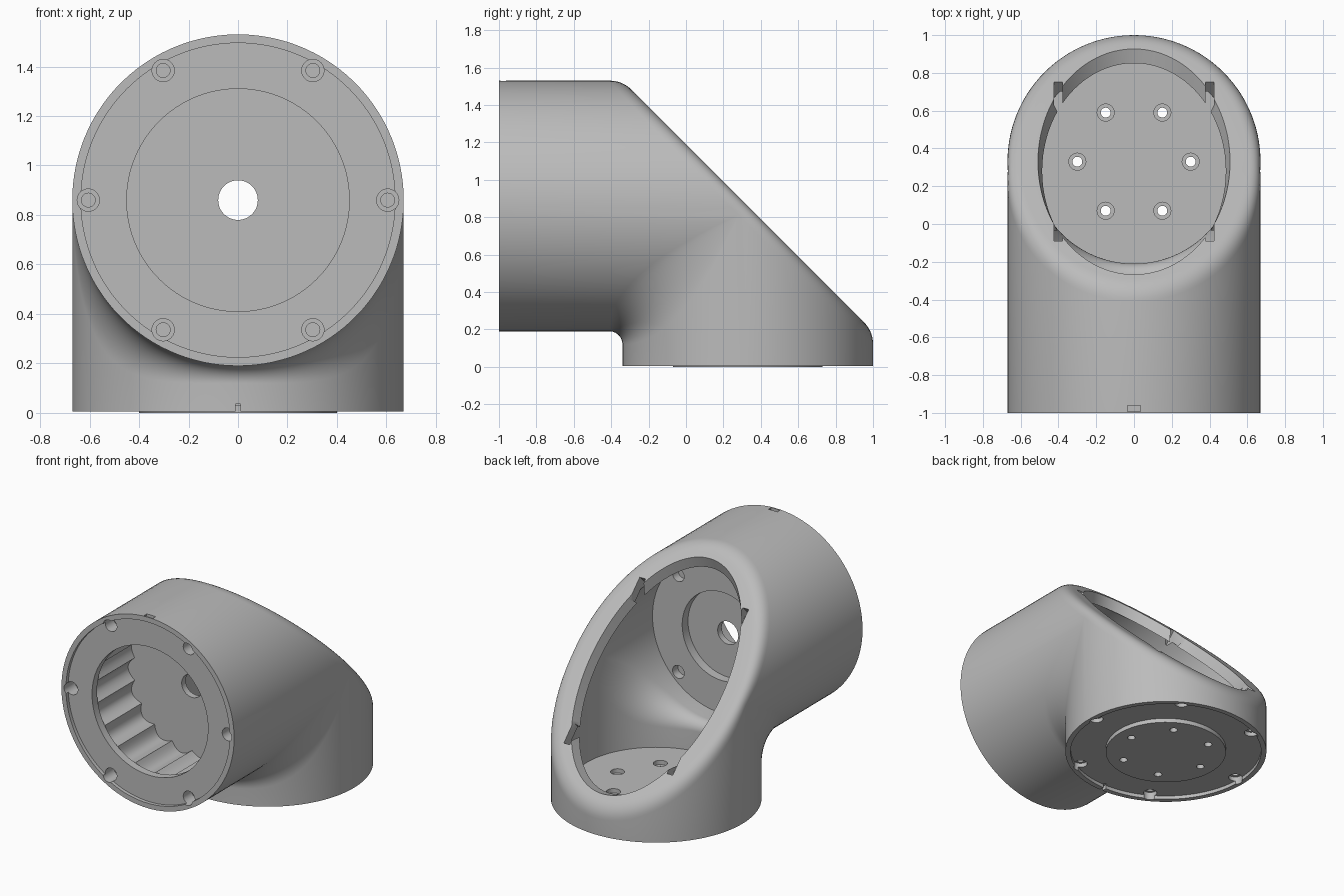
import bpy, bmesh
from math import sin, cos, pi, sqrt, asin, copysign, radians
from mathutils import Matrix, Vector

cube = bpy.data.objects.get("Cube")
if cube:
    bpy.data.objects.remove(cube)

CENTRE = Vector((0, 0.33, 0.86))               # where the two tube axes meet
SLANT = Vector((0, 1, 1)).normalized()         # direction the opening faces
FRONT = Matrix.Translation((0, -1, 0.86)) @ Matrix.Rotation(-pi / 2, 4, 'X')
BASE = Matrix.Translation((0, 0.33, 0))
OPENING = Matrix.Translation(CENTRE) @ Matrix.Rotation(-pi / 4, 4, 'X')

grey = bpy.data.materials.new("plain grey")
grey.use_nodes = True
grey.diffuse_color = (0.5, 0.5, 0.5, 1)
grey.node_tree.nodes["Principled BSDF"].inputs["Base Color"].default_value = (0.5, 0.5, 0.5, 1)


def make(name, bm):
    bmesh.ops.recalc_face_normals(bm, faces=bm.faces)
    mesh = bpy.data.meshes.new(name)
    bm.to_mesh(mesh)
    bm.free()
    mesh.materials.append(grey)
    obj = bpy.data.objects.new(name, mesh)
    bpy.context.collection.objects.link(obj)
    return obj


def grid(bm, columns, closed):
    rows = [[bm.verts.new(p) for p in col] for col in columns]
    pairs = list(zip(rows, rows[1:] + rows[:1]))
    for a, b in pairs if closed else pairs[:-1]:
        for i in range(len(a) - 1):
            bm.faces.new((a[i], a[i + 1], b[i + 1], b[i]))


def elbow(radius, front, base, edge, trim=0):
    """Mitred elbow cut by a slanted plane, with a rounded rim and soft inner crease."""
    bm = bmesh.new()
    n, k = 56, 7
    h0 = edge / sqrt(2)
    for swap in (False, True):
        length = base if swap else front
        columns, rims = [], []
        # columns that end at the slanted rim
        for j in range(n + 1):
            a = -pi + pi * j / n
            h, c2 = radius * sin(a), cos(a) ** 2
            w = -h - h0 * c2
            u = h - edge * (c2 / sqrt(2) + 1 - c2)
            x = copysign(sqrt(max(0, radius ** 2 - w ** 2)), cos(a))
            columns.append([(x, -length, w)] + [(x, u, w)] * (k + 1))
            inner = (radius - h0) * sin(a)
            tube = Vector((x, u, w))
            corner = Vector((radius * cos(a), h, -h))
            flat = Vector(((radius - edge) * cos(a), inner, -inner))
            steps = [i / k for i in range(k + 1)]
            rims.append([tube * (1 - t) ** 2 + corner * 2 * t * (1 - t) + flat * t * t for t in steps])
        # columns that run through the inner crease
        a0 = asin(h0 / radius)
        for j in range(1, n):
            a = a0 + (pi - 2 * a0) * j / n
            h = radius * sin(a)
            s = (h - h0) / (radius - h0)
            r = 0.07 * s + 0.7 * s * (1 - s)
            x, m = radius * cos(a), -h - r
            arc = [pi / 4 * i / k for i in range(k + 1)]
            columns.append([(x, -length, -h)] + [(x, m + r * sin(b), m + r * cos(b)) for b in arc])
        for cols, closed in ((columns, True), (rims, False)):
            grid(bm, [[CENTRE + Vector((p[0], p[2], p[1]) if swap else p) for p in c]
                      for c in cols], closed)
    bmesh.ops.remove_doubles(bm, verts=bm.verts, dist=1e-5)
    bmesh.ops.holes_fill(bm, edges=bm.edges, sides=0)
    if trim:
        bmesh.ops.bisect_plane(bm, geom=bm.verts[:] + bm.edges[:] + bm.faces[:], dist=1e-6,
                               plane_co=CENTRE - SLANT * trim, plane_no=SLANT, clear_outer=True)
        bmesh.ops.holes_fill(bm, edges=[e for e in bm.edges if e.is_boundary], sides=0)
    return bm


def rods(frame, radius, start, end, spots=((0, 0),), segments=32):
    bm = bmesh.new()
    for x, y in spots:
        place = frame @ Matrix.Translation((x, y, (start + end) / 2))
        bmesh.ops.create_cone(bm, cap_ends=True, segments=segments, radius1=radius,
                              radius2=radius, depth=end - start, matrix=place)
    return bm


def ring(radius, turn=0, count=6):
    return [(radius * cos(turn + 2 * pi * i / count), radius * sin(turn + 2 * pi * i / count))
            for i in range(count)]


def box(frame, centres, size):
    bm = bmesh.new()
    for c in centres:
        bmesh.ops.create_cube(bm, size=1, matrix=frame @ Matrix.Translation(c) @ Matrix.Diagonal((*size, 1)))
    return bm


def combine(target, bm, operation='DIFFERENCE'):
    tool = make("cutter", bm)
    tool.hide_render = True
    mod = target.modifiers.new("cut", 'BOOLEAN')
    mod.operation, mod.solver, mod.object = operation, 'EXACT', tool
    bpy.context.view_layer.objects.active = target
    bpy.ops.object.modifier_apply(modifier=mod.name)
    bpy.data.objects.remove(tool)


body = make("elbow_housing", elbow(0.67, 1.33, 0.855, 0.07))

# inner cavity and its tapered oval opening
combine(body, elbow(0.54, 0.73, 0.75, 0, trim=0.07))
oval = bmesh.new()
bmesh.ops.create_cone(oval, cap_ends=True, segments=128, radius1=0.47, radius2=0.515, depth=0.14,
                      matrix=OPENING @ Matrix.Translation((0, 0, -0.05)) @ Matrix.Diagonal((1, 1.66, 1, 1)))
combine(body, oval)

# clip notches in the rim of the opening
combine(body, box(OPENING, [(x, y, -0.04) for x in (-0.4, 0.4) for y in (-0.52, 0.52)],
                  (0.045, 0.15, 0.14)))

# shallow seats on both flanges, then the raised base disc
combine(body, rods(FRONT, 0.635, -0.05, 0.025, segments=128))
combine(body, rods(BASE, 0.635, -0.05, 0.03, segments=128))
combine(body, rods(BASE, 0.40, 0, 0.07, segments=96), 'UNION')

# front pocket with a round lip and scalloped wall
combine(body, rods(FRONT, 0.45, -0.05, 0.2, segments=96))
scallops = rods(Matrix(), 1, 0.08, 0.49, segments=180)
for v in scallops.verts:
    grow = 0.451 + 0.045 * abs(sin(9 * Vector((0, 1)).angle_signed(v.co.xy)))
    v.co.x *= grow
    v.co.y *= grow
scallops.transform(FRONT)
combine(body, scallops)

# bearing hole, inner recess and blind holes in the partition
combine(body, rods(FRONT, 0.31, 0.535, 0.65, segments=64))
combine(body, rods(FRONT, 0.08, 0.4, 0.7, segments=48))
combine(body, rods(FRONT, 0.045, 0.54, 0.68, ring(0.48, pi / 4, 4)))

# stepped screw holes around both flanges
for frame, wide, deep in ((FRONT, 0.12, 0.25), (BASE, 0.06, 0.09)):
    combine(body, rods(frame, 0.045, -0.05, wide, ring(0.605)))
    combine(body, rods(frame, 0.028, -0.04, deep, ring(0.605)))

# counterbored holes through the floor
combine(body, rods(BASE, 0.026, -0.05, 0.2, ring(0.3)))
combine(body, rods(BASE, 0.045, 0.08, 0.2, ring(0.3)))

# small index notches on the two flange rims
combine(body, box(Matrix(), [(0, -0.977, 1.53)], (0.07, 0.03, 0.05)))
combine(body, box(Matrix(), [(0, -0.33, 0.015)], (0.022, 0.08, 0.04)))

# smooth curved walls, crisp edges
bpy.ops.object.select_all(action='DESELECT')
body.select_set(True)
bpy.context.view_layer.objects.active = body
bpy.ops.object.shade_smooth_by_angle(angle=radians(30))
